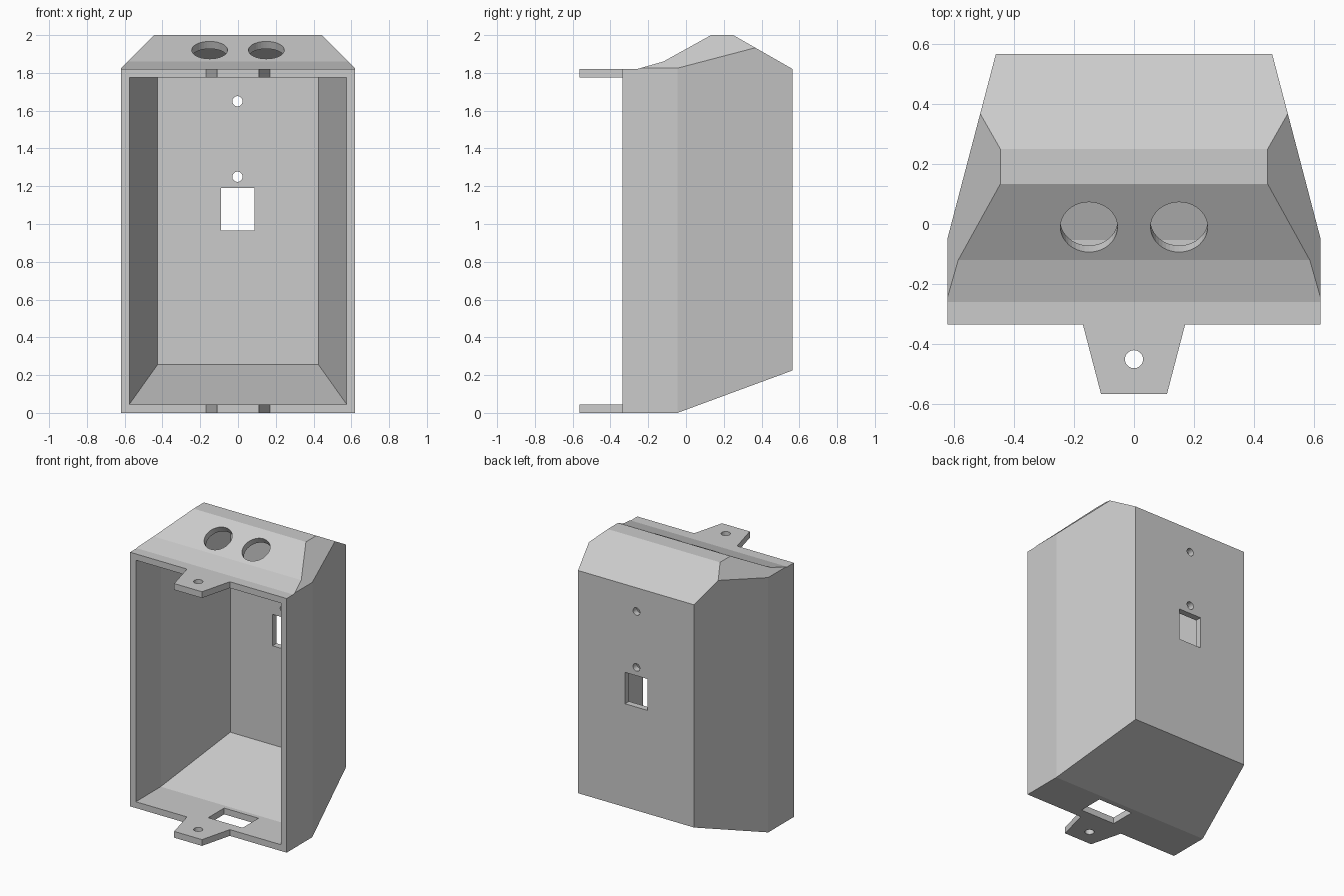
import bpy, bmesh, math
from mathutils import Vector, Matrix

cube = bpy.data.objects.get("Cube")
if cube:
    bpy.data.objects.remove(cube, do_unlink=True)

WALL = 0.045
HALF = 0.62
FRONT = -0.335

grey = bpy.data.materials.new("plain_grey")
grey.use_nodes = True
grey.diffuse_color = (0.6, 0.6, 0.6, 1)
grey.node_tree.nodes["Principled BSDF"].inputs["Base Color"].default_value = grey.diffuse_color


def finish(name, bm):
    bmesh.ops.recalc_face_normals(bm, faces=bm.faces)
    mesh = bpy.data.meshes.new(name)
    bm.to_mesh(mesh)
    bm.free()
    mesh.materials.append(grey)
    obj = bpy.data.objects.new(name, mesh)
    bpy.context.scene.collection.objects.link(obj)
    return obj


def prism(points, direction):
    """Extrude a closed outline of 3D points along a direction."""
    bm = bmesh.new()
    face = bm.faces.new([bm.verts.new(p) for p in points])
    out = bmesh.ops.extrude_face_region(bm, geom=[face], use_keep_orig=True)
    moved = [g for g in out["geom"] if isinstance(g, bmesh.types.BMVert)]
    bmesh.ops.translate(bm, verts=moved, vec=direction)
    return bm


def box(name, low, high):
    (x0, y0, z0), (x1, y1, z1) = low, high
    base = [(x0, y0, z0), (x1, y0, z0), (x1, y1, z0), (x0, y1, z0)]
    return finish(name, prism(base, (0, 0, z1 - z0)))


def rod(name, centre, radius, axis, length=0.2):
    bm = bmesh.new()
    turn = Vector(axis).to_track_quat("Z", "Y").to_matrix().to_4x4()
    bmesh.ops.create_cone(bm, cap_ends=True, segments=40, radius1=radius, radius2=radius,
                          depth=length, matrix=Matrix.Translation(centre) @ turn)
    return finish(name, bm)


def cut(obj, cutter):
    cutter.hide_render = True
    mod = obj.modifiers.new("cut", "BOOLEAN")
    mod.operation, mod.solver, mod.object = "DIFFERENCE", "EXACT", cutter
    bpy.context.view_layer.objects.active = obj
    bpy.ops.object.modifier_apply(modifier=mod.name)
    bpy.data.objects.remove(cutter, do_unlink=True)


def inset(points, d):
    """Move every side of a counter-clockwise outline inward by d."""
    result = []
    for i, p in enumerate(points):
        a = (p - points[i - 1]).normalized()
        b = (points[(i + 1) % len(points)] - p).normalized()
        na, nb = Vector((-a.y, a.x)), Vector((-b.y, b.x))
        result.append(p + (na + nb) * d / (1 + na.dot(nb)))
    return result


# Side outline of the box as (y, z)
profile = [Vector(p) for p in ((FRONT, 0), (-0.045, 0), (0.565, 0.225), (0.565, 1.82),
                               (0.25, 2.0), (0.133, 2.0), (-0.12, 1.86), (-0.26, 1.82),
                               (FRONT, 1.82))]


def shell(name, d):
    """Tapered box with chamfered top sides, shrunk by d."""
    outline = inset(profile, d)
    if d:
        outline[0].y = d
        outline[0].x = outline[-1].x = FRONT - 0.1
    half = HALF - d
    bm = prism([(-half, p.x, p.y) for p in outline], (2 * half, 0, 0))
    for s in (-1, 1):
        taper = Vector((s * 0.61, 0.16, 0)).normalized()
        slope = Vector((s, 0, 1)).normalized()
        for point, normal in ((Vector((s * HALF, -0.045, 0)), taper),
                              (Vector((s * 0.445, 0, 2.0)), slope)):
            geom = bm.verts[:] + bm.edges[:] + bm.faces[:]
            out = bmesh.ops.bisect_plane(bm, geom=geom, plane_co=point - normal * d,
                                         plane_no=normal, clear_outer=True, dist=1e-5)
            edges = [g for g in out["geom_cut"] if isinstance(g, bmesh.types.BMEdge)]
            bmesh.ops.holes_fill(bm, edges=[e for e in edges if e.is_boundary], sides=0)
    bmesh.ops.remove_doubles(bm, verts=bm.verts, dist=1e-5)
    return finish(name, bm)


# Hollow box, open at the front
housing = shell("housing", 0)
cut(housing, shell("cavity", WALL))

# Round cable holes, square to the sloping top
for x in (-0.15, 0.15):
    cut(housing, rod("cable_hole", (x, -0.01, 1.92), 0.095, (0, -0.14, 0.253)))

# Screw holes and window in the back wall
for z in (1.25, 1.65):
    cut(housing, rod("back_hole", (-0.003, 0.545, z), 0.027, (0, 1, 0)))
cut(housing, box("back_window", (-0.09, 0.45, 0.965), (0.087, 0.7, 1.19)))

# Slot in the floor
cut(housing, box("floor_slot", (-0.05, -0.265, -0.1), (0.222, -0.085, 0.1)))

# Mounting tabs with screw holes
for name, z in (("lower_tab", 0), ("upper_tab", 1.82 - WALL)):
    tab = finish(name, prism([(-0.17, FRONT, z), (-0.11, -0.565, z),
                              (0.11, -0.565, z), (0.17, FRONT, z)], (0, 0, WALL)))
    cut(tab, rod("tab_hole", (0, -0.45, z), 0.03, (0, 0, 1)))
